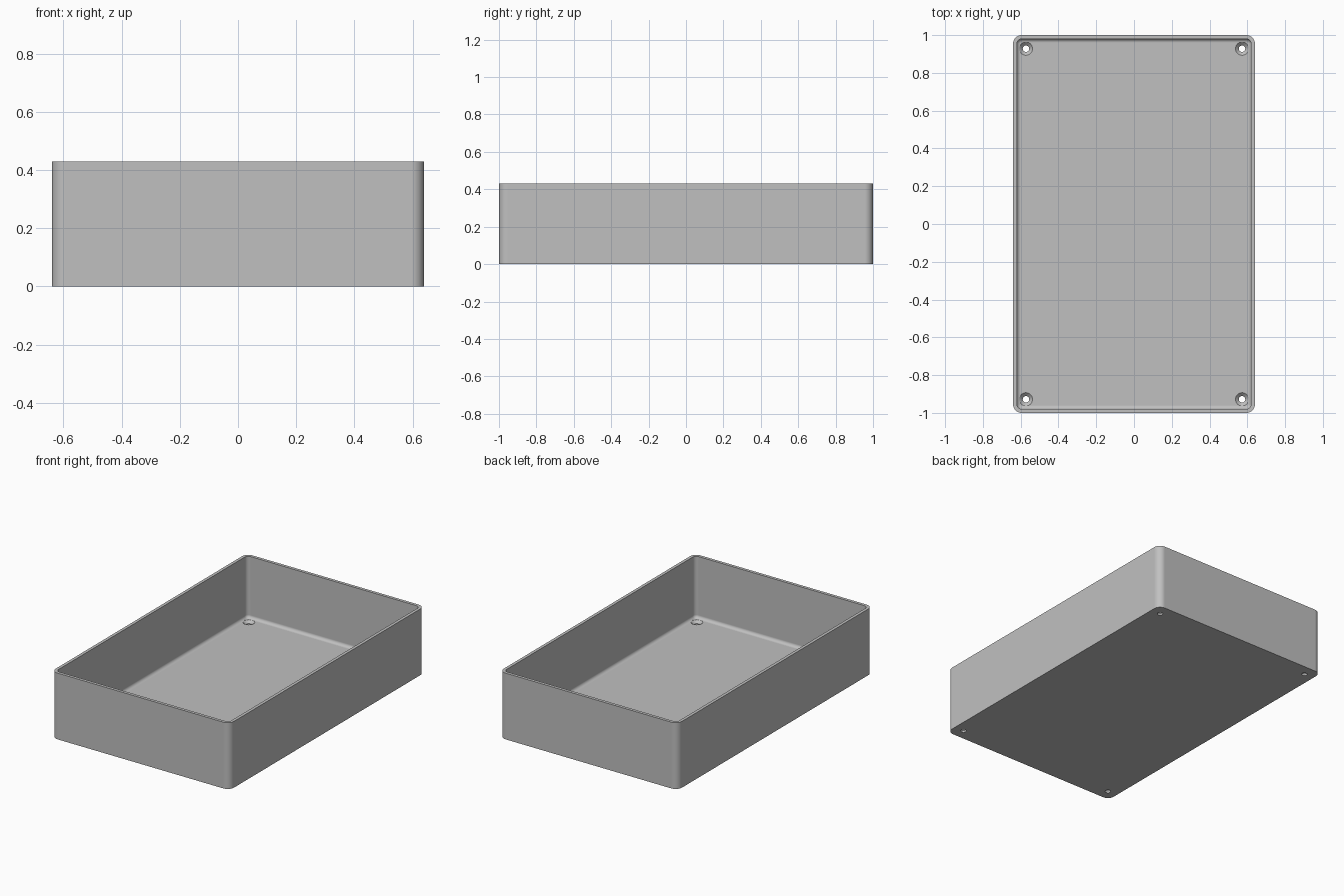
import bpy, bmesh
from math import pi, sin, cos

HALF_X, HALF_Y, HEIGHT = 0.64, 1.0, 0.43
WALL, FLOOR, CORNER, FILLET = 0.02, 0.03, 0.045, 0.02
HOLE_X, HOLE_Y = 0.572, 0.928
CORNER_STEPS, FILLET_STEPS, HOLE_SIDES = 8, 6, 32

if "Cube" in bpy.data.objects:
    bpy.data.objects.remove(bpy.data.objects["Cube"], do_unlink=True)


def rounded_ring(bm, inset, z):
    """Rounded rectangle of vertices, inset from the outer wall."""
    r = max(CORNER - inset, 0.004)
    cx, cy = HALF_X - inset - r, HALF_Y - inset - r
    ring = []
    for i, (sx, sy) in enumerate([(1, 1), (-1, 1), (-1, -1), (1, -1)]):
        for k in range(CORNER_STEPS + 1):
            a = (i + k / CORNER_STEPS) * pi / 2
            ring.append(bm.verts.new((sx * cx + r * cos(a), sy * cy + r * sin(a), z)))
    return ring


def circle_ring(bm, x, y, r, z):
    turn = 2 * pi / HOLE_SIDES
    return [bm.verts.new((x + r * cos(i * turn), y + r * sin(i * turn), z))
            for i in range(HOLE_SIDES)]


def loft(name, bm, rings):
    """Join the rings into a closed solid with both ends capped."""
    for a, b in zip(rings, rings[1:]):
        for i in range(len(a)):
            j = (i + 1) % len(a)
            bm.faces.new((a[i], a[j], b[j], b[i]))
    bm.faces.new(rings[0][::-1])
    bm.faces.new(rings[-1])
    bmesh.ops.recalc_face_normals(bm, faces=bm.faces)
    mesh = bpy.data.meshes.new(name)
    bm.to_mesh(mesh)
    bm.free()
    obj = bpy.data.objects.new(name, mesh)
    bpy.context.collection.objects.link(obj)
    return obj


# Open tray: outer wall, flat rim, inner wall, filleted floor
bm = bmesh.new()
profile = [(0, 0), (0, HEIGHT), (WALL, HEIGHT)]
for k in range(FILLET_STEPS + 1):
    a = k / FILLET_STEPS * pi / 2
    profile.append((WALL + FILLET * (1 - cos(a)), FLOOR + FILLET * (1 - sin(a))))
tray = loft("tray", bm, [rounded_ring(bm, inset, z) for inset, z in profile])

grey = bpy.data.materials.new("light grey")
grey.use_nodes = True
colour = (0.53, 0.53, 0.53, 1)
grey.diffuse_color = colour
grey.node_tree.nodes["Principled BSDF"].inputs["Base Color"].default_value = colour
tray.data.materials.append(grey)

bpy.ops.object.select_all(action="DESELECT")
bpy.context.view_layer.objects.active = tray
tray.select_set(True)

# Countersunk screw hole in each corner of the floor
hole_profile = [(0.017, -0.05), (0.017, 0.013), (0.035, FLOOR), (0.035, 0.06)]
for x in (-HOLE_X, HOLE_X):
    for y in (-HOLE_Y, HOLE_Y):
        bm = bmesh.new()
        cutter = loft("hole_cutter", bm, [circle_ring(bm, x, y, r, z) for r, z in hole_profile])
        cutter.hide_render = True
        cutter.data.materials.append(grey)
        cut = tray.modifiers.new("screw_hole", "BOOLEAN")
        cut.operation, cut.solver, cut.object = "DIFFERENCE", "EXACT", cutter
        bpy.ops.object.modifier_apply(modifier=cut.name)
        bpy.data.objects.remove(cutter, do_unlink=True)

# Smooth corners with crisp rims
bpy.ops.object.shade_smooth_by_angle(angle=pi / 6)
tray.modifiers.new("even_shading", "WEIGHTED_NORMAL").keep_sharp = True
